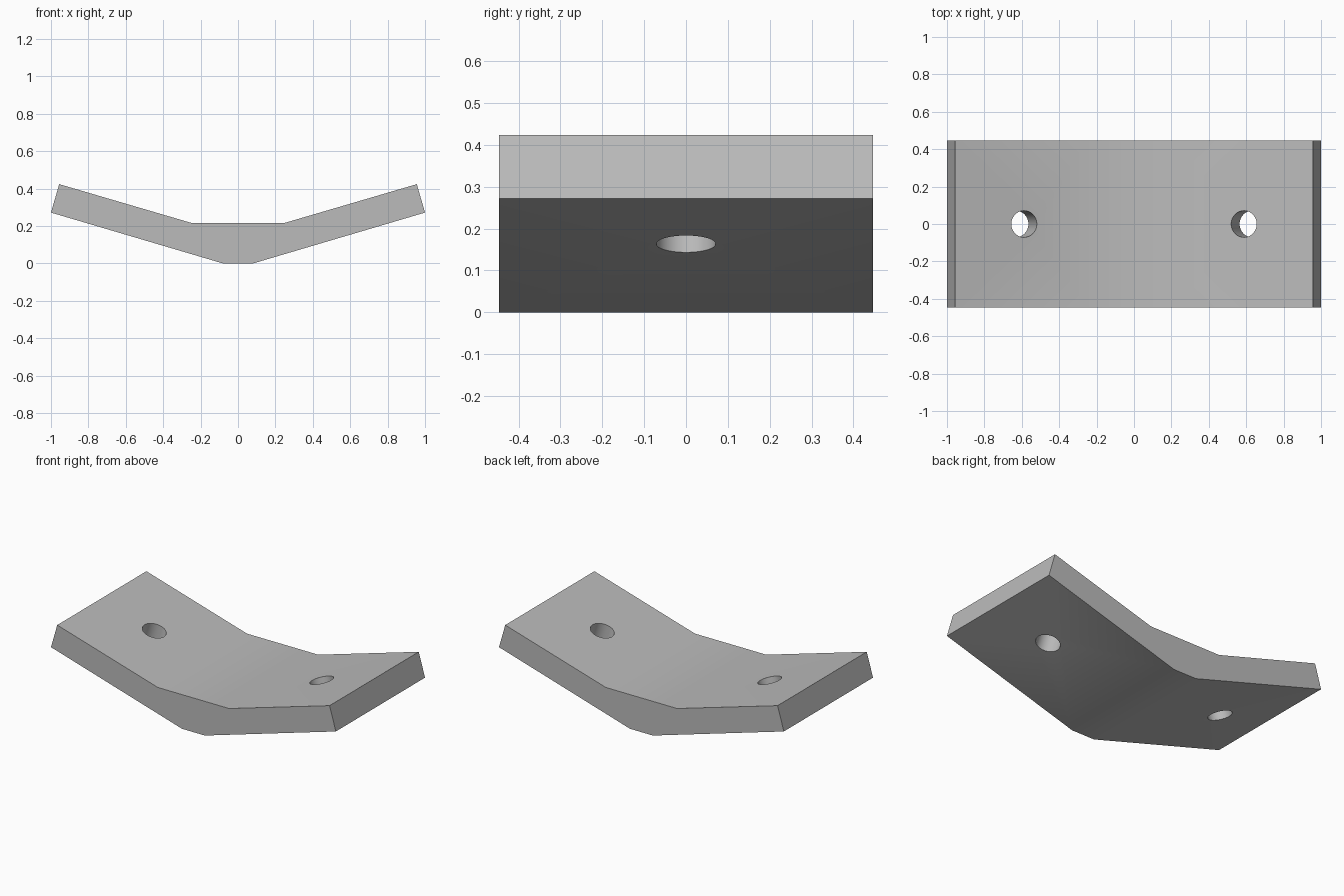
import bpy
import bmesh
import math
from mathutils import Vector

cube = bpy.data.objects.get("Cube")
if cube:
    bpy.data.objects.remove(cube, do_unlink=True)

HALF_DEPTH = 0.447
HOLE_RADIUS = 0.071
TILT = math.radians(16.4)

grey = bpy.data.materials.new("plain_grey")
grey.use_nodes = True
grey.diffuse_color = (0.5, 0.5, 0.5, 1)
grey.node_tree.nodes["Principled BSDF"].inputs["Base Color"].default_value = (0.5, 0.5, 0.5, 1)

# Bent plate: mirrored side profile extruded along y
half = [(0.08, 0), (1, 0.272), (0.956, 0.424), (0.25, 0.217)]
profile = half + [(-x, z) for x, z in reversed(half)]
bm = bmesh.new()
face = bm.faces.new([bm.verts.new((x, -HALF_DEPTH, z)) for x, z in profile])
ext = bmesh.ops.extrude_face_region(bm, geom=[face])
moved = [g for g in ext["geom"] if isinstance(g, bmesh.types.BMVert)]
bmesh.ops.translate(bm, verts=moved, vec=Vector((0, 2 * HALF_DEPTH, 0)))
bmesh.ops.recalc_face_normals(bm, faces=bm.faces)
mesh = bpy.data.meshes.new("bent_plate")
bm.to_mesh(mesh)
bm.free()
mesh.materials.append(grey)
plate = bpy.data.objects.new("bent_plate", mesh)
bpy.context.collection.objects.link(plate)

# Bolt holes square to each arm
for side in (-1, 1):
    bpy.ops.mesh.primitive_cylinder_add(
        vertices=48, radius=HOLE_RADIUS, depth=0.5,
        location=(side * 0.61, 0, 0.24), rotation=(0, -side * TILT, 0))
    cutter = bpy.context.object
    cutter.name = "hole_cutter"
    cutter.hide_render = True
    cutter.data.materials.append(grey)
    bpy.ops.object.select_all(action="DESELECT")
    plate.select_set(True)
    bpy.context.view_layer.objects.active = plate
    cut = plate.modifiers.new("bolt_hole", "BOOLEAN")
    cut.operation = "DIFFERENCE"
    cut.solver = "EXACT"
    cut.object = cutter
    bpy.ops.object.modifier_apply(modifier=cut.name)
    bpy.data.objects.remove(cutter, do_unlink=True)

# Soft bends, crisp edges
bpy.ops.object.shade_smooth_by_angle(angle=math.radians(30))
